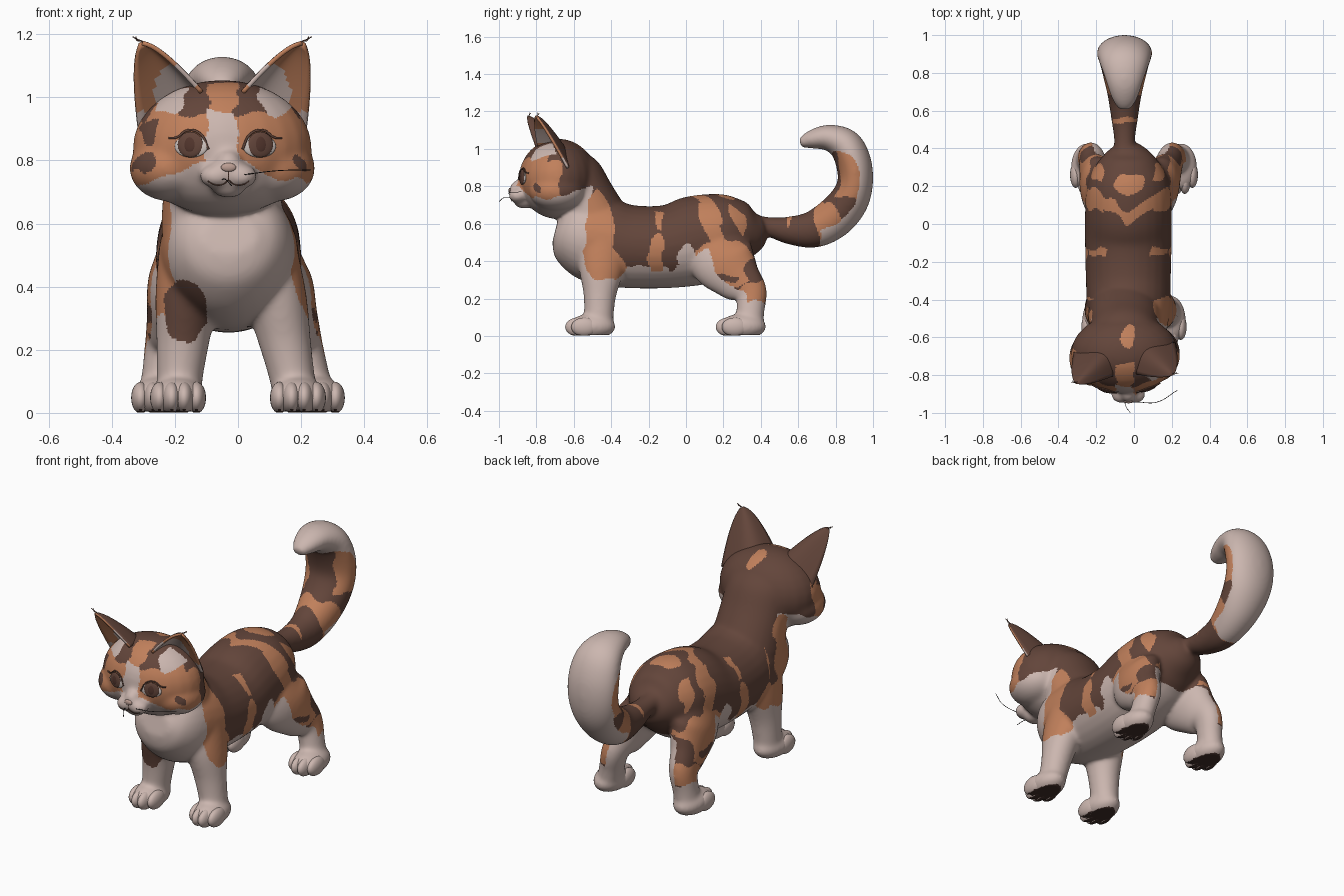
import bpy, bmesh, math
from mathutils import Vector, Matrix
from mathutils.bvhtree import BVHTree

cube = bpy.data.objects.get("Cube")
if cube:
    bpy.data.objects.remove(cube)

SPINE, FACE = -0.03, -0.05
PALETTE = {
    "cream fur": (0.60, 0.47, 0.43), "orange fur": (0.53, 0.215, 0.105),
    "brown fur": (0.125, 0.060, 0.043), "dark pads": (0.050, 0.026, 0.021),
    "nose pink": (0.50, 0.34, 0.29), "eye white": (0.62, 0.55, 0.52),
    "eye brown": (0.085, 0.036, 0.026), "black hair": (0.015, 0.012, 0.012),
}
MATS = []
for label, rgb in PALETTE.items():
    mat = bpy.data.materials.new(label)
    mat.use_nodes = True
    mat.diffuse_color = (*rgb, 1)
    shader = mat.node_tree.nodes["Principled BSDF"]
    shader.inputs["Base Color"].default_value = (*rgb, 1)
    shader.inputs["Roughness"].default_value = 0.8
    MATS.append(mat)
CREAM, ORANGE, BROWN, PAD, PINK, EYE_WHITE, EYE_BROWN, BLACK = range(len(MATS))


# ---------- building helpers ----------
def add_object(name, data):
    obj = bpy.data.objects.new(name, data)
    bpy.context.collection.objects.link(obj)
    return obj


def finish(bm, name, rule):
    """Turn a bmesh into a smooth object, coloured by rule(center, normal)."""
    bmesh.ops.recalc_face_normals(bm, faces=bm.faces)
    mesh = bpy.data.meshes.new(name)
    bm.to_mesh(mesh)
    bm.free()
    paint(mesh, rule)
    return add_object(name, mesh)


def paint(mesh, rule):
    mesh.materials.clear()
    for mat in MATS:
        mesh.materials.append(mat)
    for face in mesh.polygons:
        face.use_smooth = True
        face.material_index = rule(face.center, face.normal)


def ball(bm, center, radii, rotation=None):
    matrix = Matrix.Translation(center)
    if rotation:
        matrix = matrix @ rotation.to_matrix().to_4x4()
    matrix = matrix @ Matrix.Diagonal((*radii, 1))
    bmesh.ops.create_uvsphere(bm, u_segments=24, v_segments=16, radius=1, matrix=matrix)


def tube(bm, points, steps=5, sides=28):
    """Loft ellipses through points of (x, y, z, half width, half depth)."""
    pts = [Vector(p) for p in points]
    pts = [pts[0] * 2 - pts[1]] + pts + [pts[-1] * 2 - pts[-2]]
    path = []
    for a, b, c, d in zip(pts, pts[1:], pts[2:], pts[3:]):
        for i in range(steps):
            t = i / steps
            path.append((b * 2 + (c - a) * t + (a * 2 - b * 5 + c * 4 - d) * t**2
                         + (b * 3 - a - c * 3 + d) * t**3) / 2)
    path.append(pts[-2])
    side, rings = Vector((1, 0, 0)), []
    for i, p in enumerate(path):
        ahead, behind = path[min(i + 1, len(path) - 1)], path[max(i - 1, 0)]
        out = (Vector(ahead[:3]) - Vector(behind[:3])).cross(side).normalized()
        angles = [math.tau * k / sides for k in range(sides)]
        rings.append([bm.verts.new(Vector(p[:3]) + side * p[3] * math.cos(a)
                                   + out * p[4] * math.sin(a)) for a in angles])
    for lower, upper in zip(rings, rings[1:]):
        for k in range(sides):
            n = (k + 1) % sides
            bm.faces.new((lower[k], lower[n], upper[n], upper[k]))
    bm.faces.new(rings[0])
    bm.faces.new(rings[-1])


def strand(name, points, radius, material):
    curve = bpy.data.curves.new(name, "CURVE")
    curve.dimensions = "3D"
    curve.bevel_depth, curve.bevel_resolution = radius, 1
    spline = curve.splines.new("BEZIER")
    spline.bezier_points.add(len(points) - 1)
    for knot, co in zip(spline.bezier_points, points):
        knot.co = co
        knot.handle_left_type = knot.handle_right_type = "AUTO"
    curve.materials.append(MATS[material])
    return add_object(name, curve)


# ---------- coat pattern ----------
def within(a, b, ca, cb, ra, rb):
    return ((a - ca) / ra) ** 2 + ((b - cb) / rb) ** 2 < 1


# side markings: colour, y, z, half length, half height
FLANK = [
    (ORANGE, -.465, .52, .075, .27), (ORANGE, -.43, .38, .11, .09),
    (ORANGE, -.16, .43, .04, .11), (BROWN, -.08, .48, .03, .14),
    (ORANGE, .2, .38, .18, .13), (ORANGE, .17, .62, .045, .19),
    (ORANGE, .32, .63, .03, .09), (CREAM, .01, .4, .055, .09),
    (CREAM, .09, .27, .1, .06), (BROWN, .2, .31, .09, .025),
    (BROWN, .37, .36, .05, .06), (ORANGE, .37, .23, .09, .06),
]


def tail_coat(x, y, z):
    dy, dz = y - .66, z - .83
    if z > .98 or (y > .72 and math.hypot(dy, dz) > .27):
        return CREAM
    if z > .74:
        return ORANGE if abs(x + .05) > .085 else BROWN
    return ORANGE if y > .53 and math.cos(5.5 * math.atan2(dz, dy)) > .1 else BROWN


def head_coat(x, y, z):
    d = abs(x - FACE)
    if within(x, y, SPINE + .1 * (y + .6), -.6, .03, .07) and z > .95:
        return ORANGE
    if y < -.7 and within(d, z, .17, 1, .055, .06):
        return CREAM
    if y > -.67 or (y > -.74 and z > .93):
        return BROWN
    if z < .795 - .38 * max(d - .07, 0) or (d < .05 and z < .96):
        return CREAM
    if d < .045:
        return ORANGE
    if (z > .95 and d < .16) or within(x, z, -.28, .89, .03, .04):
        return BROWN
    return BROWN if within(d, z, .245, .79, .03, .03) else ORANGE


def coat(p, n):
    wave = .007 * math.sin(43 * p.x + 29 * p.z) + .006 * math.sin(61 * p.y + 37 * p.z)
    x, y, z = p.x + wave, p.y + wave, p.z + wave
    s = abs(x - SPINE)
    if p.z < .02 and n.z < -.8:
        return PAD
    if y > .44 and z > .4:
        return tail_coat(x, y, z)
    if y < -.45 and z > .77 + .3 * (y + .6):
        return head_coat(x, y, z)
    if y < -.35 and within(x, z, -.17, .32, .07, .1) and n.y < -.2:
        return BROWN
    inner = n.x * (x - SPINE) < -.01 and z < .4
    haunch = n.y < -.25 and y > -.05 and z < .47
    if z < .18 or inner or haunch or (y < 0 and z < .3) or (n.z < -.6 and y < .3):
        return CREAM
    # saddle markings along the back
    if z > .6 and y > -.05 and abs(y - .03 - .65 * s) < .033:
        return ORANGE
    if z > .6 and within(x, y, SPINE, .21, .08, .055):
        return ORANGE
    if s > .11 and z > .56 and abs(y + .15) < .018:
        return ORANGE
    colour = BROWN
    if (y < -.5 and z < .8) or (z < .37 and y < .05):
        colour = CREAM
    if s > .13:
        if y < -.4 and x < SPINE:
            y += .06
        elif y > 0 and z > .5:
            y += .35 * (z - .5)
        for tint, cy, cz, ry, rz in FLANK:
            if within(y, z, cy, cz, ry, rz):
                colour = tint
    return colour


# ---------- body, head, legs and tail as one skin ----------
bm = bmesh.new()
TORSO = [  # y, bottom, top, half width
    (-.70, .50, .62, .09), (-.66, .40, .70, .155), (-.58, .33, .74, .20),
    (-.45, .27, .74, .22), (-.3, .255, .70, .225), (-.1, .255, .70, .23),
    (.05, .27, .75, .23), (.2, .33, .765, .22), (.3, .39, .735, .18),
    (.37, .45, .69, .125), (.42, .53, .64, .06)]
tube(bm, [(SPINE, y, (lo + hi) / 2, w, (hi - lo) / 2) for y, lo, hi, w in TORSO])
NECK = [(-.48, .58, .195, .2), (-.54, .75, .185, .155), (-.6, .87, .18, .14), (-.66, .96, .14, .07)]
tube(bm, [(FACE, *row) for row in NECK])
TAIL = [  # y, z, half width, half depth
    (.34, .59, .07, .07), (.43, .585, .055, .052), (.55, .565, .07, .075),
    (.68, .57, .09, .1), (.79, .63, .115, .11), (.87, .72, .135, .105),
    (.905, .82, .145, .095), (.895, .93, .145, .095), (.85, 1.02, .13, .09),
    (.76, 1.06, .1, .07), (.67, 1.05, .07, .05), (.61, 1.03, .035, .025)]
tube(bm, [(-.05, *row) for row in TAIL])

# skull, cheeks and muzzle
ball(bm, (FACE, -.685, .84), (.285, .21, .215))
ball(bm, (SPINE, -.89, .785), (.045, .055, .05))
ball(bm, (SPINE, -.87, .715), (.055, .05, .035))
PAWS = []
for side in (-1, 1):
    ball(bm, (FACE + side * .165, -.7 + side * .01, .775), (.13, .15, .105))
    ball(bm, (SPINE + side * .038, -.9, .75), (.055, .05, .04))
    front = [(.12, -.43, .52, .1, .14), (.14, -.45, .37, .1, .125), (.16, -.46, .23, .085, .09),
             (.175, -.465, .13, .075, .08), (.185, -.47, .05, .07, .08)]
    hind = [(.125, .16, .54, .09, .14), (.155, .19, .42, .105, .18), (.185, .275, .31, .085, .135),
            (.21, .345, .235, .07, .09), (.23, .345, .14, .065, .075), (.245, .335, .06, .065, .08)]
    for leg in (front, hind):
        tube(bm, [(side * x + SPINE * z * 2, y, z, w, d) for x, y, z, w, d in leg])
    for name, x, y in (("front", .19, -.505), ("hind", .25, .3)):
        ball(bm, (side * x, y, .05), (.085, .13, .068))
        PAWS.append((("right " if side < 0 else "left ") + name, side * x, y - .075))
bmesh.ops.recalc_face_normals(bm, faces=bm.faces)
mesh = bpy.data.meshes.new("body skin")
bm.to_mesh(mesh)
bm.free()
body = add_object("body", mesh)
skin = body.modifiers.new("Skin", "REMESH")
skin.mode, skin.voxel_size = "VOXEL", .008
soften = body.modifiers.new("Soften", "SMOOTH")
soften.factor, soften.iterations = .5, 32
bpy.context.view_layer.update()
mesh = bpy.data.meshes.new_from_object(body.evaluated_get(bpy.context.evaluated_depsgraph_get()))
body.modifiers.clear()
body.data = mesh
for v in mesh.vertices:
    v.co.z = max(v.co.z, .004)
mesh.update()
paint(mesh, coat)

# ---------- toes ----------
for name, x, y in PAWS:
    bm = bmesh.new()
    for k in (-1.5, -.5, .5, 1.5):
        ball(bm, (x + k * .039, y + .016 * k * k, .048), (.03, .07, .05))
    for v in bm.verts:
        v.co.z = max(v.co.z, .002)
    finish(bm, name + " toes", lambda c, n: PAD if n.z < -.8 and c.z < .01 else CREAM)

# ---------- face details, placed on the skin ----------
tree = BVHTree.FromPolygons([v.co for v in mesh.vertices], [p.vertices for p in mesh.polygons])


def on_face(x, z, lift=0.0):
    point, normal, _, _ = tree.ray_cast(Vector((x, -2, z)), Vector((0, 1, 0)))
    return point + normal * lift, normal


def disc(name, x, z, radii, lift, colour):
    point, normal = on_face(x, z, lift)
    bm = bmesh.new()
    ball(bm, point, radii, normal.to_track_quat("Z", "Y"))
    finish(bm, name, lambda c, n: colour)


for side, word in ((-1, "right"), (1, "left")):
    ex = FACE + .01 + side * .108
    disc(word + " eye white", ex, .845, (.055, .036, .009), 0, EYE_WHITE)
    disc(word + " iris", ex + side * .002, .85, (.042, .041, .009), .004, BROWN)
    disc(word + " pupil", ex + side * .002, .852, (.022, .027, .005), .009, EYE_BROWN)
    lid = [on_face(ex + side * dx, .85 + dz, .005)[0]
           for dx, dz in ((-.055, -.015), (-.03, .033), (.01, .044), (.045, .022), (.068, .02))]
    strand(word + " upper lid", lid, .004, BROWN)
    lip = [on_face(SPINE + side * dx, z, .001)[0]
           for dx, z in ((0, .738), (.02, .724), (.045, .724), (.065, .735))]
    strand(word + " lip line", lip, .002, BROWN)
disc("nose", SPINE, .778, (.024, .014, .008), 0, PINK)
strand("nose line", [on_face(SPINE, z, .001)[0] for z in (.765, .738)], .002, BROWN)
root = on_face(.02, .755)[0]
strand("long whisker", [root, root + Vector((.1, 0, .012)), Vector((.23, -.88, .77))], .0015, BLACK)
root = on_face(-.05, .74)[0]
strand("front whisker", [root, root + Vector((.01, -.03, 0)), Vector((-.02, -.998, .72))], .0015, BLACK)


# ---------- ears: cupped shells opening forwards and outwards ----------
OUTER, INNER, TIP = Vector((.268, -.65, .9)), Vector((.06, -.8, 1.02)), Vector((.258, -.82, 1.175))


def ear_point(side, u, v):
    middle = (OUTER + INNER) / 2
    base = OUTER.lerp(INNER, u) + Vector((-.065, .07, .045)) * math.sin(math.pi * u)
    p = middle.lerp(TIP, v) + (base - middle) * max(1 - v, .01) ** .6
    return Vector((FACE + side * p.x, p.y + side * .09 * p.x, p.z))


def ear(side, word, cells=18):
    bm = bmesh.new()
    grid = [[bm.verts.new(ear_point(side, j / cells, i / cells)) for j in range(cells + 1)]
            for i in range(cells + 1)]
    for i in range(cells):
        for j in range(cells):
            bm.faces.new((grid[i][j], grid[i][j + 1], grid[i + 1][j + 1], grid[i + 1][j]))
    bmesh.ops.recalc_face_normals(bm, faces=bm.faces)
    bmesh.ops.solidify(bm, geom=bm.faces[:], thickness=.014)
    opening = Vector((side * .6, -.8, 0))

    def fur(c, n):
        if n.dot(opening) < .05:
            return BROWN
        d = abs(c.x - FACE)
        return CREAM if within(d, c.z, .15, 1.02, .065, .085) or c.z < .95 else ORANGE

    finish(bm, word + " ear", fur)
    tip = ear_point(side, .5, 1)
    for k in (0, 1):
        hair = [tip, tip + Vector((side * .015, 0, .006 - .004 * k)),
                tip + Vector((side * (.03 - .01 * k), .008 * k, .014))]
        strand(word + " ear tuft", hair, .002, BROWN)


ear(-1, "right")
ear(1, "left")
